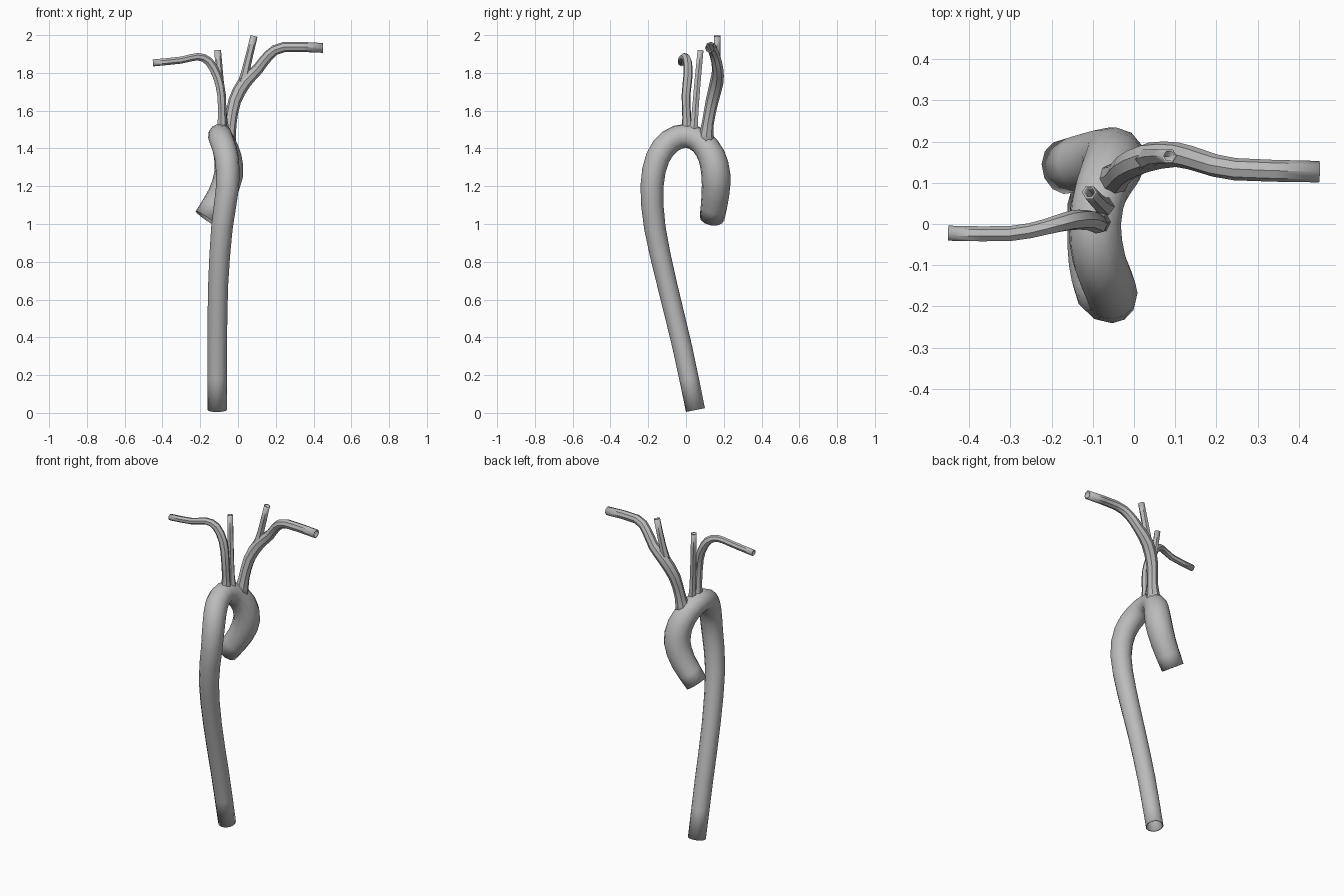
import bpy, bmesh, math
from mathutils import Vector

cube = bpy.data.objects.get("Cube")
if cube:
    bpy.data.objects.remove(cube, do_unlink=True)

grey = bpy.data.materials.new("vessel_grey")
grey.use_nodes = True
grey.diffuse_color = (0.5, 0.5, 0.5, 1)
grey.node_tree.nodes["Principled BSDF"].inputs["Base Color"].default_value = (0.5, 0.5, 0.5, 1)


def refine(points, steps):
    """Catmull-Rom interpolation of (x, y, z, radius) points."""
    pts = [Vector(p) for p in points]
    pts = [2 * pts[0] - pts[1]] + pts + [2 * pts[-1] - pts[-2]]
    out = []
    for a, b, c, d in zip(pts, pts[1:], pts[2:], pts[3:]):
        for i in range(steps):
            t = i / steps
            out.append((2 * b + (c - a) * t + (2 * a - 5 * b + 4 * c - d) * t ** 2
                        + (3 * b - a - 3 * c + d) * t ** 3) / 2)
    return out + [pts[-2]]


def tube(name, points, sides, steps, wall):
    """Open, walled tube swept along the path without twisting."""
    path = refine(points, steps)
    centres = [p.to_3d() for p in path]
    bm = bmesh.new()
    rings = []
    side = Vector((1, 0, 0)) if abs((centres[1] - centres[0]).normalized().x) < 0.8 else Vector((0, 1, 0))
    for i, p in enumerate(path):
        axis = (centres[min(i + 1, len(path) - 1)] - centres[max(i - 1, 0)]).normalized()
        side = (side - axis * side.dot(axis)).normalized()
        other = axis.cross(side)
        ring = []
        for k in range(sides):
            a = math.tau * k / sides
            ring.append(bm.verts.new(centres[i] + p[3] * (math.cos(a) * side + math.sin(a) * other)))
        rings.append(ring)
    for lo, hi in zip(rings, rings[1:]):
        for k in range(sides):
            n = (k + 1) % sides
            bm.faces.new((lo[k], lo[n], hi[n], hi[k]))
    mesh = bpy.data.meshes.new(name)
    bm.to_mesh(mesh)
    bm.free()
    mesh.materials.append(grey)
    obj = bpy.data.objects.new(name, mesh)
    bpy.context.collection.objects.link(obj)
    shell = obj.modifiers.new("wall", "SOLIDIFY")
    shell.thickness = wall
    shell.offset = -1
    bpy.ops.object.select_all(action="DESELECT")
    bpy.context.view_layer.objects.active = obj
    obj.select_set(True)
    bpy.ops.object.shade_smooth_by_angle(angle=math.radians(40))
    return obj


# Main vessel: long descending limb, arch, short ascending limb
tube("main_arch", [
    (-.11, .05, .015, .051), (-.11, -.02, .35, .052), (-.105, -.1, .68, .053),
    (-.085, -.165, .98, .057), (-.055, -.18, 1.2, .061), (-.06, -.15, 1.35, .064),
    (-.085, -.085, 1.437, .065), (-.095, 0, 1.467, .064), (-.08, .08, 1.435, .066),
    (-.055, .135, 1.36, .073), (-.05, .158, 1.26, .077), (-.09, .155, 1.15, .073),
    (-.17, .138, 1.03, .066)], 12, 2, .006)

# Branch reaching to the right
tube("right_branch", [
    (-.085, .005, 1.47, .034), (-.085, .004, 1.56, .024), (-.088, 0, 1.68, .024),
    (-.11, .01, 1.78, .025), (-.155, .008, 1.86, .024), (-.215, -.008, 1.886, .02),
    (-.3, -.024, 1.868, .019), (-.45, -.023, 1.853, .019)], 7, 2, .006)

# Straight upright branch in the middle
tube("middle_branch", [
    (-.07, .04, 1.46, .032), (-.078, .046, 1.56, .021), (-.093, .06, 1.74, .019),
    (-.108, .077, 1.92, .018)], 6, 2, .006)

# Thick branch sweeping to the left
tube("left_branch", [
    (-.055, .105, 1.43, .045), (-.04, .115, 1.53, .032), (-.018, .138, 1.65, .034),
    (.035, .162, 1.75, .036), (.105, .168, 1.82, .03), (.165, .152, 1.895, .028),
    (.245, .133, 1.937, .027), (.45, .127, 1.932, .026)], 8, 2, .006)

# Upright offshoot of the left branch
tube("left_offshoot", [
    (.025, .155, 1.74, .028), (.045, .163, 1.83, .021), (.085, .165, 1.995, .019)], 6, 2, .006)
